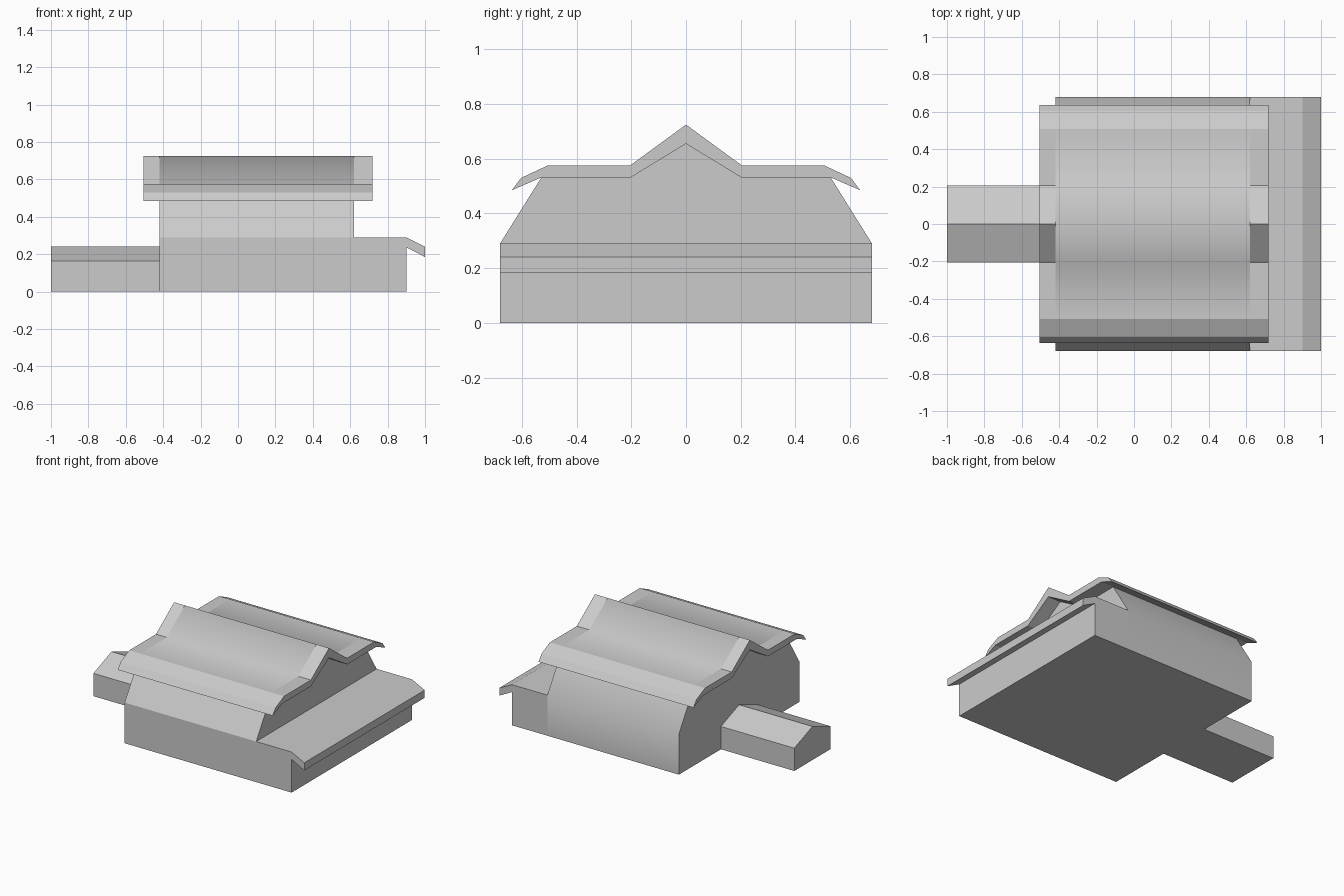
import bpy, bmesh

if "Cube" in bpy.data.objects:
    bpy.data.objects.remove(bpy.data.objects["Cube"])


def mirrored(half):
    """Closed y/z outline from its +y half, listed from bottom/inside to top/inside."""
    return half + [(-y, z) for y, z in reversed(half) if y > 0]


def loft(name, rings, smooth=()):
    """Join equal rings of 3D points, cap both ends; smooth = (segment, side) pairs."""
    bm = bmesh.new()
    loops = [[bm.verts.new(p) for p in ring] for ring in rings]
    n = len(loops[0])
    for s, (a, b) in enumerate(zip(loops, loops[1:])):
        for i in range(n):
            j = (i + 1) % n
            f = bm.faces.new((a[i], a[j], b[j], b[i]))
            f.smooth = (s, i) in smooth
    bm.faces.new(loops[0])
    bm.faces.new(loops[-1])
    bmesh.ops.recalc_face_normals(bm, faces=bm.faces[:])
    mesh = bpy.data.meshes.new(name)
    bm.to_mesh(mesh)
    bm.free()
    obj = bpy.data.objects.new(name, mesh)
    bpy.context.collection.objects.link(obj)
    return obj


def along_x(outline, xs):
    return [[(x, y, z) for y, z in outline] for x in xs]


# Main hall: walls, inward sloping upper sides and gable
hall = mirrored([(0.68, 0), (0.68, 0.29), (0.53, 0.53), (0.205, 0.53), (0, 0.655)])
loft("main_hall", along_x(hall, (-0.42, 0.62)), {(0, 0), (0, 1)})

# Main roof: gabled shell with drooping eaves, overhanging both ends
top = [(0.637, 0.485), (0.603, 0.53), (0.507, 0.575), (0.205, 0.575), (0, 0.725)]
under = [(0, 0.655), (0.205, 0.53), (0.533, 0.53)]
roof = (top + [(-y, z) for y, z in reversed(top[:-1])]
        + [(-y, z) for y, z in reversed(under)] + under[1:])
loft("main_roof", along_x(roof, (-0.505, -0.42, 0.62, 0.72)),
     {(1, i) for i in (2, 3, 4, 5)})

# Low front wing with a flat roof and bent-down eave
wing = [(0.62, 0), (0.90, 0), (0.90, 0.237), (1.0, 0.185),
        (1.0, 0.24), (0.90, 0.29), (0.62, 0.29)]
loft("low_wing", [[(x, y, z) for x, z in wing] for y in (-0.68, 0.68)])

# Narrow rear annex with a small gabled top
annex = mirrored([(0.205, 0), (0.205, 0.163), (0, 0.24)])
loft("rear_annex", along_x(annex, (-1.0, -0.42)))
